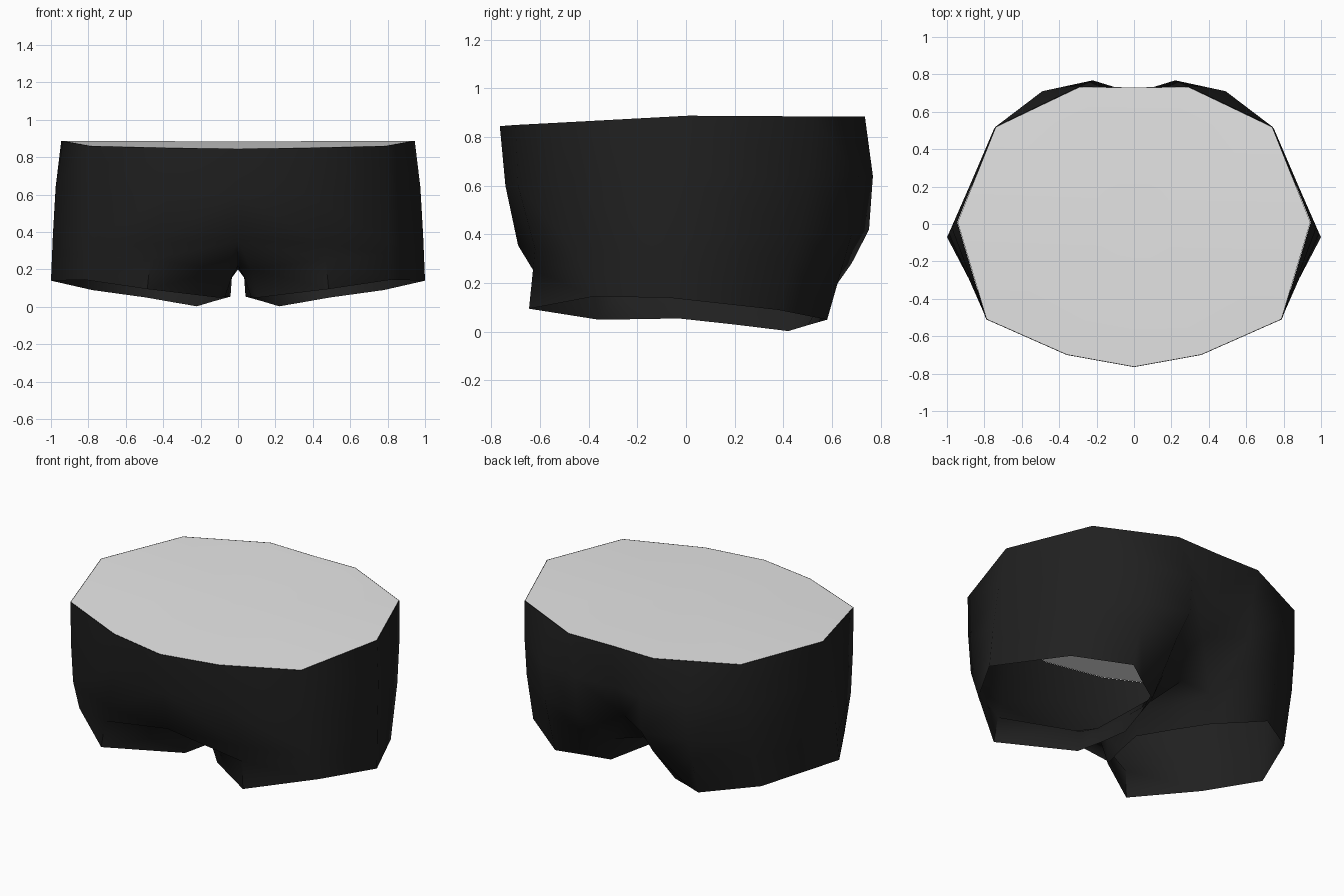
import bpy, bmesh
from mathutils import Vector

if "Cube" in bpy.data.objects:
    bpy.data.objects.remove(bpy.data.objects["Cube"])


def material(name, value):
    m = bpy.data.materials.new(name)
    m.diffuse_color = (value, value, value, 1)
    m.use_nodes = True
    m.node_tree.nodes["Principled BSDF"].inputs["Base Color"].default_value = m.diffuse_color
    return m


black = material("black cloth", 0.0145)
grey = material("light grey", 0.8)

# Half rings, running from front centre round the right side to back centre
waist = [(0, -.765, .845), (.36, -.70, .85), (.79, -.51, .86), (.945, .01, .888),
         (.74, .52, .885), (.5, .635, .885), (.29, .735, .885), (0, .73, .885)]
belly = [(0, -.742, .60), (.37, -.69, .60), (.79, -.505, .60), (.975, -.02, .64),
         (.748, .51, .64), (.49, .71, .64), (.22, .768, .64), (0, .70, .62)]
hip = [(0, -.69, .355), (.46, -.62, .34), (.80, -.47, .35), (.99, -.05, .38),
       (.765, .465, .40), (.49, .68, .40), (.22, .752, .42), (0, .60, .40)]
# Crotch seam from back to front, closing the top of the leg
crotch = [(0, .42, .20), (0, 0, .21), (0, -.32, .22)]
# Leg opening, matching hip + crotch point for point
hem = [(.11, -.36, .05), (.485, -.645, .095), (.82, -.38, .145), (1, -.07, .14),
       (.78, .38, .09), (.49, .58, .05), (.36, .50, .027), (.22, .42, .003),
       (.13, .20, .03), (.04, -.03, .055), (.07, -.2, .052)]
# Folds halfway down the leg: front crease, cheek underside, inner thigh
folds = {0: (.07, -.38, .20), 6: (.25, .68, .28), 7: (.17, .46, .16), 8: (.06, .2, .13)}


def leg_middle(a, b, t, min_x):
    ring = [Vector(p).lerp(Vector(q), t) for p, q in zip(a, b)]
    for p in ring:
        p.x = max(p.x, min_x)
    for i, p in folds.items():
        ring[i] = Vector(p)
    return ring


def bridge(bm, a, b, closed=False):
    n = len(a)
    for i in range(n if closed else n - 1):
        j = (i + 1) % n
        bm.faces.new((a[i], b[i], b[j], a[j]))


def finish(bm, name, mat, angle):
    me = bpy.data.meshes.new(name)
    bm.to_mesh(me)
    bm.free()
    ob = bpy.data.objects.new(name, me)
    bpy.context.collection.objects.link(ob)
    me.materials.append(mat)
    bpy.ops.object.select_all(action='DESELECT')
    ob.select_set(True)
    bpy.context.view_layer.objects.active = ob
    bpy.ops.object.shade_smooth_by_angle(angle=angle)
    return ob


# Shorts: open shell, right half mirrored to the left
bm = bmesh.new()
add = lambda pts: [bm.verts.new(p) for p in pts]
rows = [add(r) for r in (waist, belly, hip)]
bridge(bm, rows[0], rows[1])
bridge(bm, rows[1], rows[2])
leg_top = rows[2] + add(crotch)
leg_mid = add(leg_middle(hip + crotch, hem, .35, .033))
bridge(bm, leg_top, leg_mid, True)
bridge(bm, leg_mid, add(hem), True)
geom = bmesh.ops.duplicate(bm, geom=bm.verts[:] + bm.edges[:] + bm.faces[:])["geom"]
for v in [g for g in geom if isinstance(g, bmesh.types.BMVert)]:
    v.co.x = -v.co.x
bmesh.ops.remove_doubles(bm, verts=bm.verts[:], dist=.0005)
bmesh.ops.recalc_face_normals(bm, faces=bm.faces[:])
finish(bm, "shorts", black, 1.0)

# Waist fill: fan of faces closing the waistband
bm = bmesh.new()
loop = waist + [(-x, y, z) for x, y, z in waist[-2:0:-1]]
rim = [bm.verts.new((x * .998, y * .998, z)) for x, y, z in loop]
centre = bm.verts.new((0, 0, .884))
for i in range(len(rim)):
    bm.faces.new((centre, rim[i], rim[(i + 1) % len(rim)]))
bm.normal_update()
if sum(f.normal.z for f in bm.faces) < 0:
    bmesh.ops.reverse_faces(bm, faces=bm.faces[:])
finish(bm, "waist_fill", grey, .5)
